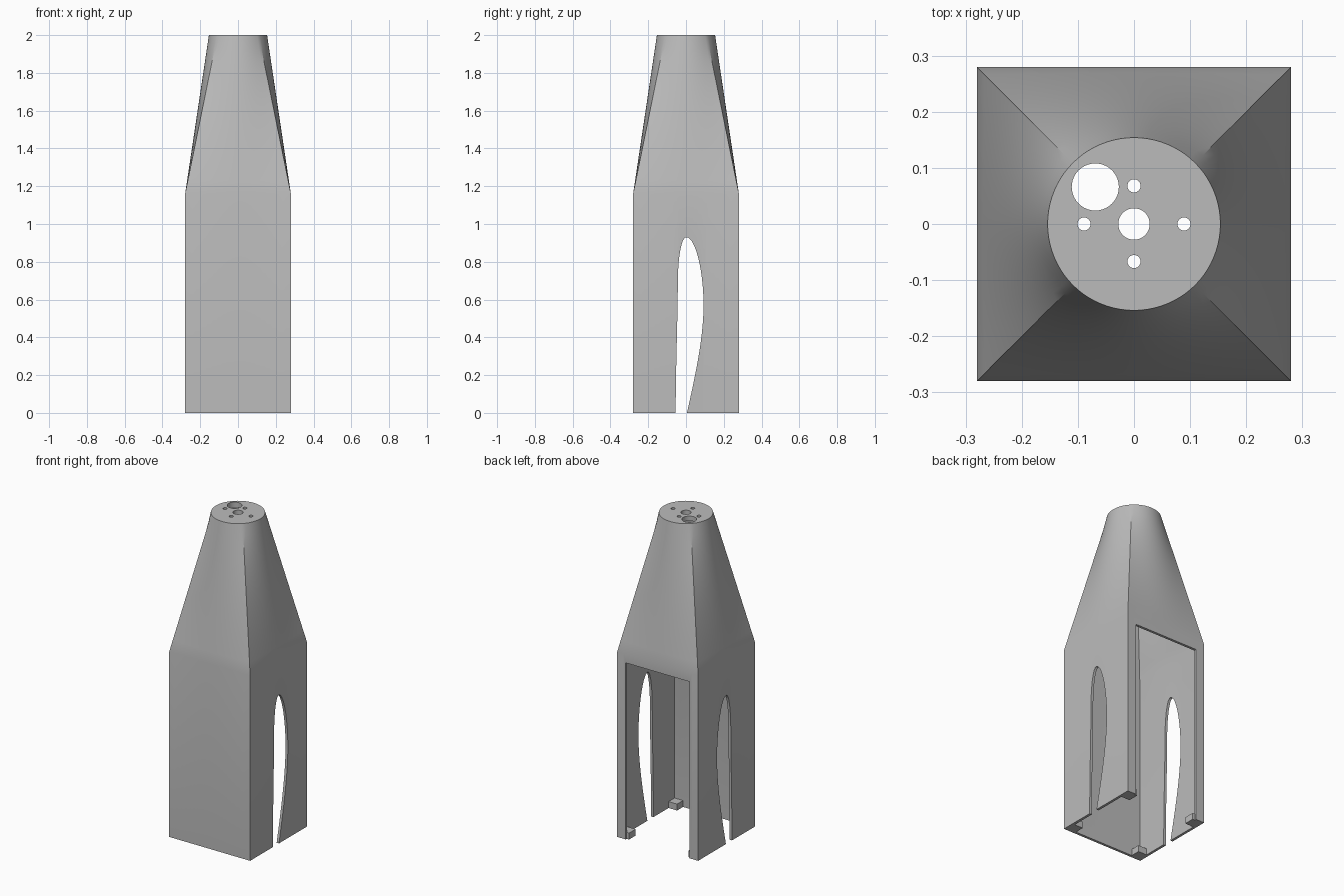
import bpy, bmesh
from math import sin, cos, pi, tan

if "Cube" in bpy.data.objects:
    bpy.data.objects.remove(bpy.data.objects["Cube"], do_unlink=True)

GREY = (0.5, 0.5, 0.5, 1)
grey = bpy.data.materials.new("plain grey")
grey.use_nodes = True
grey.diffuse_color = GREY
grey.node_tree.nodes["Principled BSDF"].inputs["Base Color"].default_value = GREY

HALF, RADIUS, SHOULDER, TOP, WALL = 0.28, 0.154, 1.16, 2.0, 0.016


def finish(bm, name):
    bmesh.ops.recalc_face_normals(bm, faces=bm.faces)
    mesh = bpy.data.meshes.new(name)
    bm.to_mesh(mesh)
    bm.free()
    mesh.materials.append(grey)
    ob = bpy.data.objects.new(name, mesh)
    bpy.context.collection.objects.link(ob)
    return ob


def tower(name, half, radius, bottom, top, per_side=20, levels=12):
    """Square shaft whose upper part blends into a circle."""
    square, circle = [], []
    for side in range(4):
        for i in range(per_side):
            a = -pi / 4 + pi / 2 * i / per_side
            x, y = half, half * tan(a)
            c, s = cos(side * pi / 2), sin(side * pi / 2)
            square.append((x * c - y * s, x * s + y * c))
            circle.append((radius * cos(a + side * pi / 2), radius * sin(a + side * pi / 2)))
    steps = [(bottom, 0)] + [(SHOULDER + (top - SHOULDER) * k / levels, k / levels)
                             for k in range(levels + 1)]
    bm = bmesh.new()
    rings = [[bm.verts.new((p[0] + (q[0] - p[0]) * t, p[1] + (q[1] - p[1]) * t, z))
              for p, q in zip(square, circle)] for z, t in steps]
    for low, high in zip(rings, rings[1:]):
        for i in range(len(low)):
            j = (i + 1) % len(low)
            bm.faces.new((low[i], low[j], high[j], high[i]))
    bm.faces.new(rings[0])
    bm.faces.new(rings[-1])
    return finish(bm, name)


def box(name, lo, hi):
    bm = bmesh.new()
    bmesh.ops.create_cube(bm, size=1)
    for v in bm.verts:
        v.co = [(a + b) / 2 + c * (b - a) for a, b, c in zip(lo, hi, v.co)]
    return finish(bm, name)


def prism(name, points, depth):
    """Extrude a 3D outline along a vector."""
    bm = bmesh.new()
    face = bm.faces.new([bm.verts.new(p) for p in points])
    new = bmesh.ops.extrude_face_region(bm, geom=[face])["geom"]
    bmesh.ops.translate(bm, vec=depth,
                        verts=[v for v in new if isinstance(v, bmesh.types.BMVert)])
    return finish(bm, name)


def bezier(a, b, c, d, n=14):
    out = []
    for k in range(n):
        t = k / n
        u = 1 - t
        out.append([u**3 * p + 3 * u * u * t * q + 3 * u * t * t * r + t**3 * s
                    for p, q, r, s in zip(a, b, c, d)])
    return out


# Outer body and the hollow inside it
body = tower("tower_body", HALF, RADIUS, 0, TOP)
cutters = [tower("cavity_cutter", HALF - WALL, RADIUS - WALL, -0.1, TOP - 0.03)]

# Doorway in the back wall
cutters.append(box("doorway_cutter", (-0.222, 0.2, -0.2), (0.222, 0.4, 1.105)))

# Blade-shaped slots through both side walls
outline = [(-0.056, -0.05)]
outline += bezier((-0.055, 0), (-0.053, 0.3), (-0.045, 0.45), (-0.043, 0.7))
outline += bezier((-0.043, 0.7), (-0.042, 0.84), (-0.022, 0.93), (0.002, 0.93))
outline += bezier((0.002, 0.93), (0.05, 0.93), (0.093, 0.75), (0.093, 0.57))
outline += bezier((0.093, 0.57), (0.093, 0.4), (0.05, 0.2), (0.005, 0))
outline += [(0.005, 0), (-0.005, -0.05)]
cutters.append(prism("slot_cutter", [(-0.4, y, z) for y, z in outline], (0.8, 0, 0)))

# Holes in the top plate
for x, y, r in [(0, 0, 0.028), (-0.069, 0.066, 0.042), (0.089, 0, 0.0117),
                (-0.089, 0, 0.0117), (0, 0.068, 0.0117), (0, -0.067, 0.0117)]:
    ring = [(x + r * cos(2 * pi * k / 40), y + r * sin(2 * pi * k / 40), 1.9)
            for k in range(40)]
    cutters.append(prism("hole_cutter", ring, (0, 0, 0.2)))

# Cut everything out, then drop the cutters
bpy.context.view_layer.objects.active = body
for cutter in cutters:
    cutter.hide_render = True
    mod = body.modifiers.new("cut", 'BOOLEAN')
    mod.operation, mod.solver, mod.object = 'DIFFERENCE', 'EXACT', cutter
    bpy.ops.object.modifier_apply(modifier=mod.name)
for cutter in cutters:
    bpy.data.objects.remove(cutter, do_unlink=True)

bpy.ops.object.select_all(action='DESELECT')
body.select_set(True)
bpy.ops.object.shade_smooth_by_angle(angle=pi / 9)

# Small mounting blocks in the four bottom corners
for sx, side in ((1, "left"), (-1, "right")):
    for sy, end in ((-1, "front"), (1, "back")):
        xs, ys = sorted((sx * 0.205, sx * 0.27)), sorted((sy * 0.205, sy * 0.27))
        box(f"{end}_{side}_corner_block", (xs[0], ys[0], 0), (xs[1], ys[1], 0.04))
